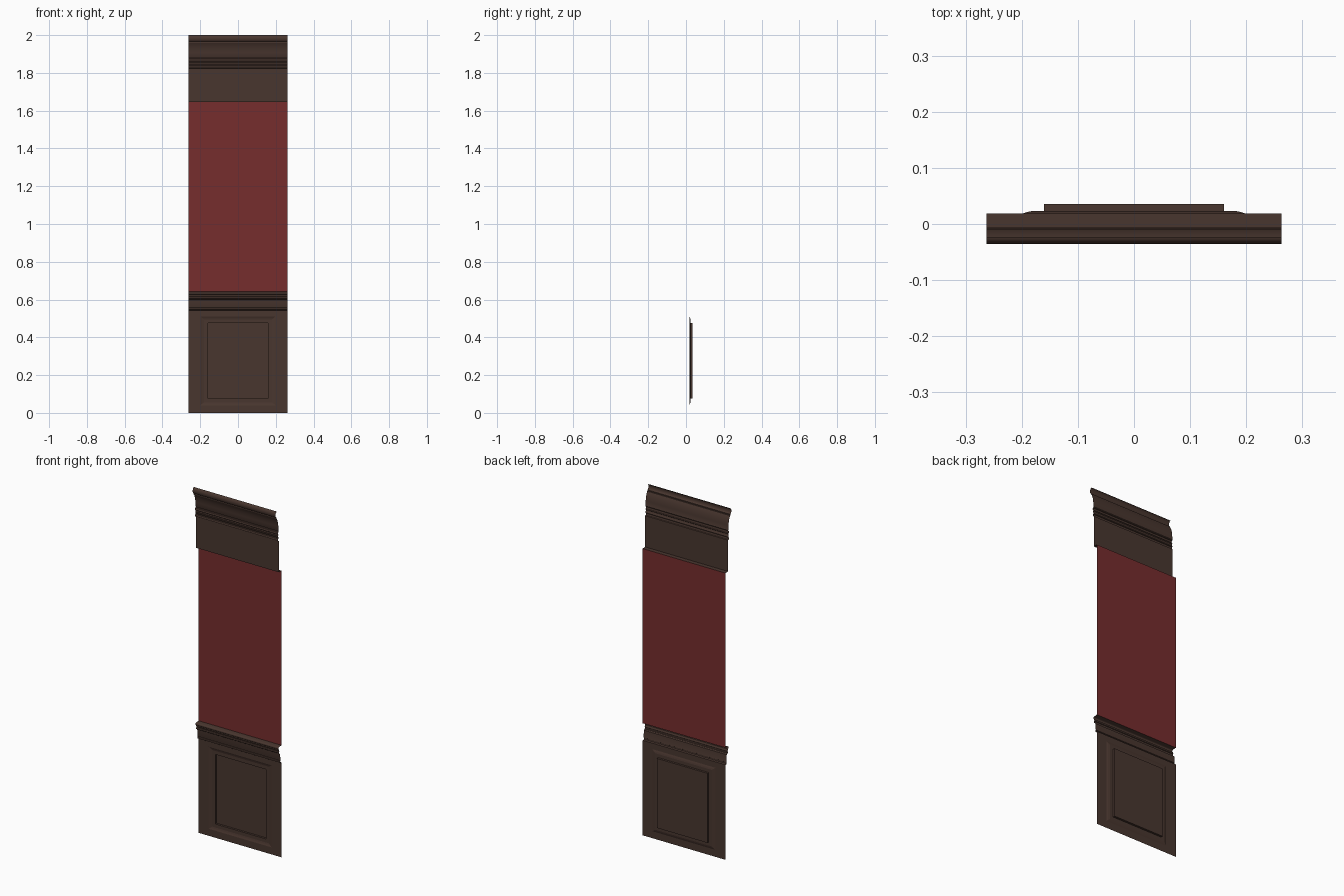
import bpy, bmesh, math

if "Cube" in bpy.data.objects:
    bpy.data.objects.remove(bpy.data.objects["Cube"])

HALF = 0.263      # half width of the wall section
WALL = 0.0185     # y of the flat wall plane


def material(name, rgb):
    m = bpy.data.materials.new(name)
    m.diffuse_color = (*rgb, 1)
    m.use_nodes = True
    m.node_tree.nodes["Principled BSDF"].inputs["Base Color"].default_value = m.diffuse_color
    return m


wood = material("dark_wood", (0.066, 0.037, 0.028))
red = material("red_wallpaper", (0.18, 0.026, 0.027))


def finish(name, bm, mat, smooth=True):
    me = bpy.data.meshes.new(name)
    bm.to_mesh(me)
    bm.free()
    me.materials.append(mat)
    ob = bpy.data.objects.new(name, me)
    bpy.context.collection.objects.link(ob)
    if smooth:
        bpy.ops.object.select_all(action='DESELECT')
        bpy.context.view_layer.objects.active = ob
        ob.select_set(True)
        bpy.ops.object.shade_smooth_by_angle(angle=math.radians(35))
    return ob


def strip(name, profile, mat):
    """Open (y, z) profile swept across the width, facing the front."""
    bm = bmesh.new()
    rows = [[bm.verts.new((x, y, z)) for x in (-HALF, HALF)] for y, z in profile]
    for (a, b), (c, d) in zip(rows, rows[1:]):
        bm.faces.new((a, b, d, c))
    return finish(name, bm, mat)


def arc(cy, cz, ry, rz, a0, a1, n=6):
    """Points on an ellipse; angle 180 points to the front (-y)."""
    return [(cy + ry * math.cos(math.radians(a0 + (a1 - a0) * i / n)),
             cz + rz * math.sin(math.radians(a0 + (a1 - a0) * i / n)))
            for i in range(n + 1)]


# recessed wainscot panel: nested rectangles (half width, z low, z high, y)
bm = bmesh.new()
rings = []
for hx, lo, hi, y in [(HALF, 0, 0.545, WALL), (0.199, 0.040, 0.511, WALL),
                      (0.190, 0.048, 0.503, 0.0215), (0.180, 0.056, 0.495, 0.0235),
                      (0.160, 0.076, 0.475, 0.0235), (0.160, 0.076, 0.475, 0.0355)]:
    rings.append([bm.verts.new((sx * hx, y, z)) for sx, z in
                  ((-1, lo), (1, lo), (1, hi), (-1, hi))])
for r, s in zip(rings, rings[1:]):
    for i in range(4):
        j = (i + 1) % 4
        bm.faces.new((r[i], r[j], s[j], s[i]))
bm.faces.new(rings[-1])
finish("wainscot_panel", bm, wood, smooth=False)

# chair rail moulding
rail = [(WALL, 0.543), (0.010, 0.545)]
rail += arc(0.010, 0.551, 0.004, 0.006, 270, 90, 4)
rail += [(0.009, 0.560), (0.006, 0.598), (0.000, 0.602)]
rail += arc(0.000, 0.609, 0.004, 0.006, 270, 90, 4)
rail += [(-0.003, 0.620), (-0.004, 0.626)]
rail += arc(-0.004, 0.634, 0.006, 0.007, 270, 90, 6)
rail += [(WALL, 0.643)]
strip("chair_rail", rail, wood)

# wallpaper field
strip("wallpaper", [(WALL, 0.643), (WALL, 1.645)], red)

# frieze board with its underside
strip("frieze_board", [(WALL, 1.645), (-0.006, 1.645), (-0.006, 1.824)], wood)

# crown moulding: beads, cove and rounded nose
crown = [(-0.006, 1.824)]
crown += arc(-0.008, 1.832, 0.006, 0.007, 270, 90, 5)
crown += [(-0.007, 1.842), (-0.010, 1.846), (-0.012, 1.856), (-0.008, 1.860)]
crown += arc(-0.009, 1.869, 0.006, 0.007, 270, 90, 5)
crown += [(-0.007, 1.880), (-0.009, 1.884), (-0.010, 1.908)]
crown += [(-0.0115, 1.920), (-0.0145, 1.935), (-0.019, 1.948), (-0.024, 1.958),
          (-0.026, 1.959), (-0.026, 1.965)]
crown += arc(-0.0235, 1.982, 0.012, 0.018, 235, 90, 8)
crown = [(max(y, -0.0355), min(z, 2.0)) for y, z in crown]
for i, (y, z) in enumerate(crown):   # keep the profile from undercutting the frieze
    crown[i] = (min(y, -0.006), z)
strip("crown_moulding", crown, wood)

# arc angles run 270 -> 90 through 180, so every bead bulges to the front
